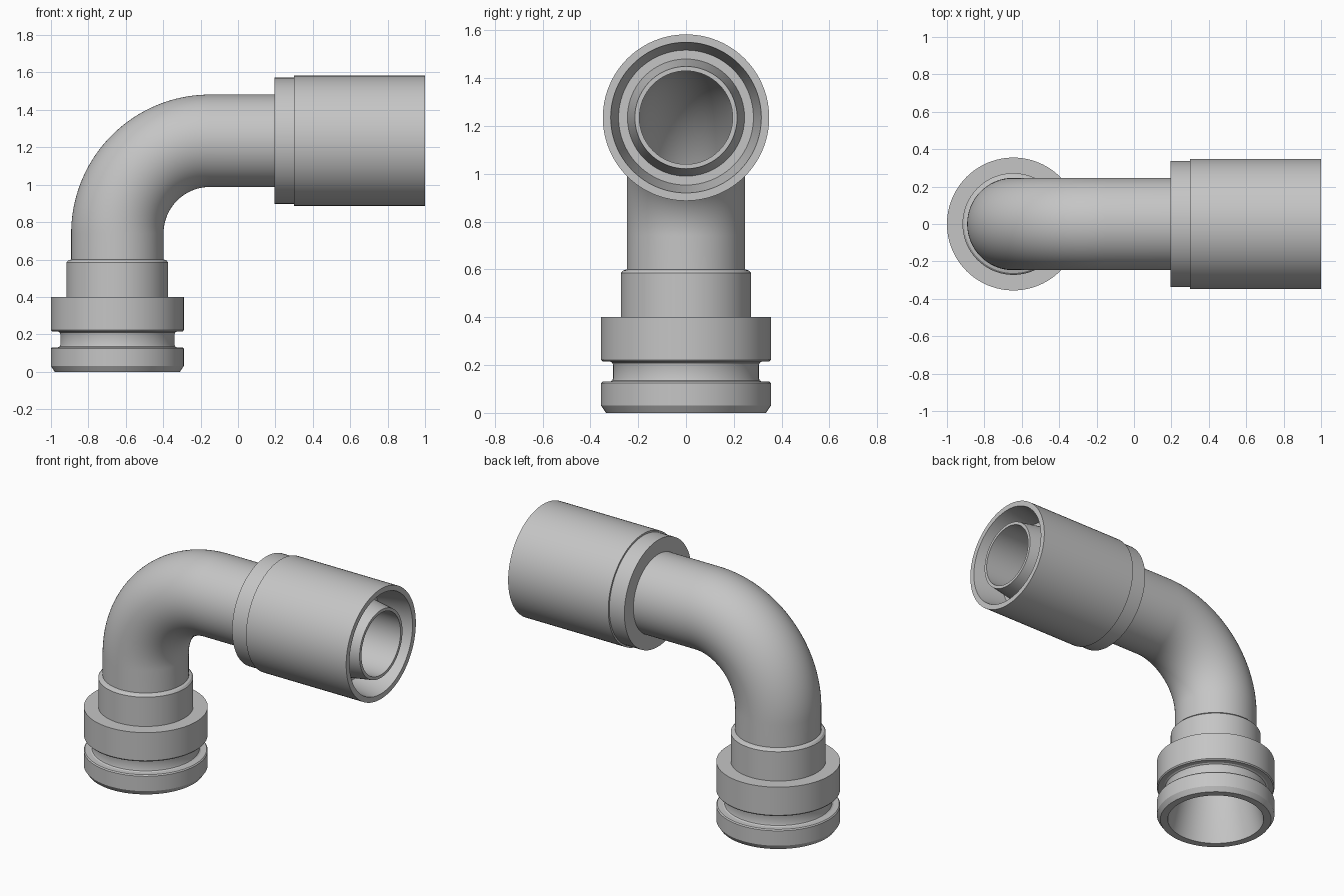
import bpy
import math
from mathutils import Vector

if "Cube" in bpy.data.objects:
    bpy.data.objects.remove(bpy.data.objects["Cube"], do_unlink=True)

SIDES = 96
START_X = -0.645            # axis of the upright leg
BEND_Z, BEND_R = 0.74, 0.495
ARC = BEND_R * math.pi / 2
OUTER, BORE = 0.247, 0.195

metal = bpy.data.materials.new("grey_metal")
metal.use_nodes = True
colour = (0.56, 0.56, 0.56, 1)
metal.diffuse_color = colour
metal.node_tree.nodes["Principled BSDF"].inputs["Base Color"].default_value = colour


def centreline(s):
    """Point and direction at distance s along the elbow axis."""
    a = min(max((s - BEND_Z) / BEND_R, 0), math.pi / 2)
    tangent = Vector((math.sin(a), 0, math.cos(a)))
    point = Vector((START_X + BEND_R * (1 - math.cos(a)), 0,
                    BEND_Z + BEND_R * math.sin(a)))
    spare = s - BEND_Z if s < BEND_Z else max(s - BEND_Z - ARC, 0)
    return point + tangent * spare, tangent


def along(x):
    """Distance along the axis of a position x on the level leg."""
    return BEND_Z + ARC + x - (START_X + BEND_R)


def sweep(name, *profiles):
    """Skin (radius, distance) profiles around the centreline."""
    verts, faces = [], []
    for profile in profiles:
        base = len(verts)
        for radius, s in profile:
            point, tangent = centreline(s)
            v = Vector((0, 1, 0))
            u = v.cross(tangent)
            for j in range(SIDES):
                t = 2 * math.pi * j / SIDES
                verts.append(point + radius * (math.cos(t) * u + math.sin(t) * v))
        for i in range(len(profile) - 1):
            a, b = base + i * SIDES, base + (i + 1) * SIDES
            for j in range(SIDES):
                k = (j + 1) % SIDES
                faces.append((a + j, a + k, b + k, b + j))
    mesh = bpy.data.meshes.new(name)
    mesh.from_pydata(verts, [], faces)
    mesh.materials.append(metal)
    obj = bpy.data.objects.new(name, mesh)
    bpy.context.collection.objects.link(obj)
    bpy.ops.object.select_all(action='DESELECT')
    obj.select_set(True)
    bpy.context.view_layer.objects.active = obj
    bpy.ops.object.shade_smooth_by_angle(angle=math.radians(25))
    return obj


# Grooved base fitting with flared bore, from the bore round to the outside
sweep("base_fitting", [
    (BORE, 0.6), (BORE, 0.4), (0.29, 0), (0.335, 0), (0.355, 0.03),
    (0.355, 0.124), (0.349, 0.131), (0.317, 0.131), (0.308, 0.136),
    (0.305, 0.145), (0.305, 0.2), (0.308, 0.209), (0.317, 0.215),
    (0.349, 0.215), (0.355, 0.222), (0.355, 0.4), (0.272, 0.4),
    (0.272, 0.585), (0.262, 0.596), (OUTER, 0.6)])

# Bent pipe, outer and inner walls
stations = [0.6] + [BEND_Z + ARC * i / 40 for i in range(41)] + [along(0.195)]
sweep("elbow_pipe",
      [(OUTER, s) for s in stations],
      [(BORE, s) for s in reversed(stations)])

# Crimp sleeve with tapered socket around a tapered nipple
sweep("sleeve_and_nipple", [(r, along(x)) for r, x in [
    (OUTER, 0.195), (0.337, 0.195), (0.337, 0.3), (0.348, 0.3), (0.348, 1),
    (0.315, 1), (0.282, 0.8), (0.245, 0.8), (0.214, 1), (BORE, 1),
    (BORE, 0.195)]])
